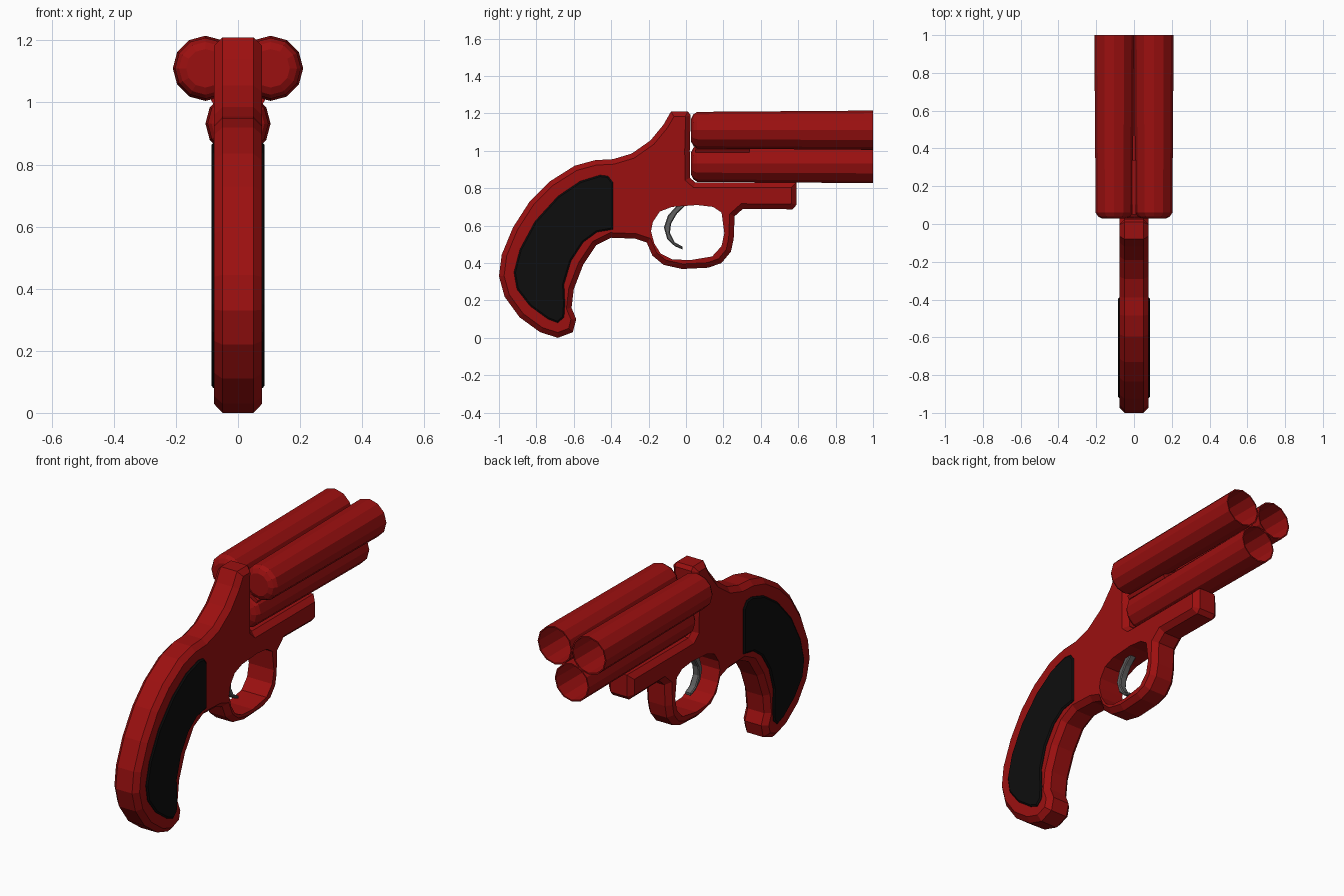
import bpy, bmesh, math
from mathutils import Vector

if "Cube" in bpy.data.objects:
    bpy.data.objects.remove(bpy.data.objects["Cube"])


def material(name, rgb):
    m = bpy.data.materials.new(name)
    m.diffuse_color = (*rgb, 1)
    m.use_nodes = True
    m.node_tree.nodes["Principled BSDF"].inputs["Base Color"].default_value = m.diffuse_color
    return m


RED = material("deep red", (0.33, 0.005, 0.005))
BLACK = material("grip black", (0.004, 0.004, 0.004))
GREY = material("trigger grey", (0.12, 0.12, 0.12))


def finish(bm, name, mat):
    bmesh.ops.recalc_face_normals(bm, faces=bm.faces)
    me = bpy.data.meshes.new(name)
    bm.to_mesh(me)
    bm.free()
    me.materials.append(mat)
    ob = bpy.data.objects.new(name, me)
    bpy.context.collection.objects.link(ob)
    return ob


def inset(pts, d):
    """Mitred inward offset of a closed outline."""
    p = [Vector(q) for q in pts]
    n = len(p)
    area = sum(p[i - 1].x * p[i].y - p[i].x * p[i - 1].y for i in range(n))
    s = 1 if area > 0 else -1
    out = []
    for i in range(n):
        a = (p[i] - p[i - 1]).normalized()
        b = (p[(i + 1) % n] - p[i]).normalized()
        na, nb = Vector((-a.y, a.x)) * s, Vector((-b.y, b.x)) * s
        out.append(p[i] + (na + nb) * d / max(1 + na.dot(nb), 0.5))
    return out


def plate(name, mat, half, depth, bevel, outline, hole=None):
    """Outline in (y, z) extruded across x, with chamfered outer rims."""
    bm = bmesh.new()
    caps = {-1: [], 1: []}
    for loop, b in ((outline, bevel), (hole, 0)):
        if not loop:
            continue
        inner = inset(loop, b) if b else loop
        sections = [(-half, inner), (half, inner)]
        if b:
            sections[1:1] = [(-half + depth, loop), (half - depth, loop)]
        rings = [[bm.verts.new((x, q[0], q[1])) for q in pts] for x, pts in sections]
        n = len(loop)
        for r, t in zip(rings, rings[1:]):
            for i in range(n):
                j = (i + 1) % n
                bm.faces.new((r[i], r[j], t[j], t[i]))
        for side, r in ((-1, rings[0]), (1, rings[-1])):
            caps[side] += [bm.edges.get((r[i], r[(i + 1) % n])) for i in range(n)]
    for side, edges in caps.items():
        bmesh.ops.triangle_fill(bm, use_beauty=True, edges=edges, normal=(side, 0, 0))
    return finish(bm, name, mat)


# Frame: hammer, barrel shelf, trigger guard and curved grip in one piece
frame = [(-.08, 1.21), (.01, 1.21), (.025, 1.19), (.02, 1.0), (.022, .855), (.05, .83),
         (.59, .83), (.59, .71), (.57, .687), (.305, .69), (.26, .65), (.255, .53),
         (.24, .46), (.19, .40), (.12, .375), (-.02, .368), (-.12, .39), (-.18, .44),
         (-.21, .51), (-.27, .53), (-.40, .535), (-.48, .495), (-.55, .39), (-.60, .26),
         (-.612, .16), (-.587, .10), (-.605, .03), (-.685, .0), (-.78, .03), (-.89, .11),
         (-.97, .22), (-1.0, .33), (-.985, .445), (-.925, .59), (-.835, .73),
         (-.73, .835), (-.595, .92), (-.485, .95), (-.39, .955), (-.29, .985),
         (-.19, 1.055), (-.12, 1.14)]
guard_hole = [(-.187, .57), (-.177, .62), (-.14, .675), (-.075, .70), (.06, .71),
              (.145, .70), (.19, .67), (.205, .56), (.19, .49), (.14, .435),
              (.02, .415), (-.075, .42), (-.135, .45), (-.17, .505)]
plate("frame", RED, .077, .027, .027, frame, guard_hole)

# Grip panels: one black slab standing slightly proud on both sides
grip = [(-.39, .83), (-.417, .865), (-.46, .87), (-.567, .837), (-.685, .757),
        (-.807, .623), (-.888, .473), (-.92, .35), (-.904, .26), (-.834, .17),
        (-.738, .10), (-.685, .08), (-.652, .11), (-.647, .18), (-.652, .286),
        (-.615, .41), (-.55, .51), (-.476, .565), (-.39, .58)]
plate("grip_panels", BLACK, .086, .006, .008, grip)

# Trigger
trigger = [(-.04, .73), (-.055, .70), (-.096, .655), (-.118, .59), (-.10, .527),
           (-.06, .49), (-.02, .473), (-.018, .488), (-.06, .51), (-.086, .56),
           (-.08, .61), (-.048, .665), (-.005, .705), (.0, .73)]
plate("trigger", GREY, .02, .005, .005, trigger)


# Barrels: twelve-sided tapered tubes with rounded breech and open muzzle
def barrel(name, x, z):
    bm = bmesh.new()
    profile = [(.028, .062), (.04, .085), (.06, .098), (1.0, .105), (1.0, .098), (.1, .09)]
    rings = [[bm.verts.new((x + r * math.cos(math.tau * i / 12), y,
                            z + r * math.sin(math.tau * i / 12))) for i in range(12)]
             for y, r in profile]
    for a, b in zip(rings, rings[1:]):
        for i in range(12):
            j = (i + 1) % 12
            bm.faces.new((a[i], a[j], b[j], b[i]))
    bm.faces.new(rings[0])
    bm.faces.new(rings[-1])
    finish(bm, name, RED)


for name, x, z in (("barrel_left", -.105, 1.11), ("barrel_right", .105, 1.11),
                   ("barrel_bottom", 0, .932)):
    barrel(name, x, z)


# Joining ribs in the three valleys between the barrels
def rib(name, x, z, angle):
    bm = bmesh.new()
    bmesh.ops.create_cube(bm, size=1)
    for v in bm.verts:
        v.co = (v.co.x * .075, v.co.y * .29, v.co.z * .02)
    ob = finish(bm, name, RED)
    ob.location = (x, .195, z)
    ob.rotation_euler.y = angle


rib("rib_top", 0, 1.10, math.pi / 2)
rib("rib_right", .05, 1.019, math.radians(30))
rib("rib_left", -.05, 1.019, math.radians(-30))
